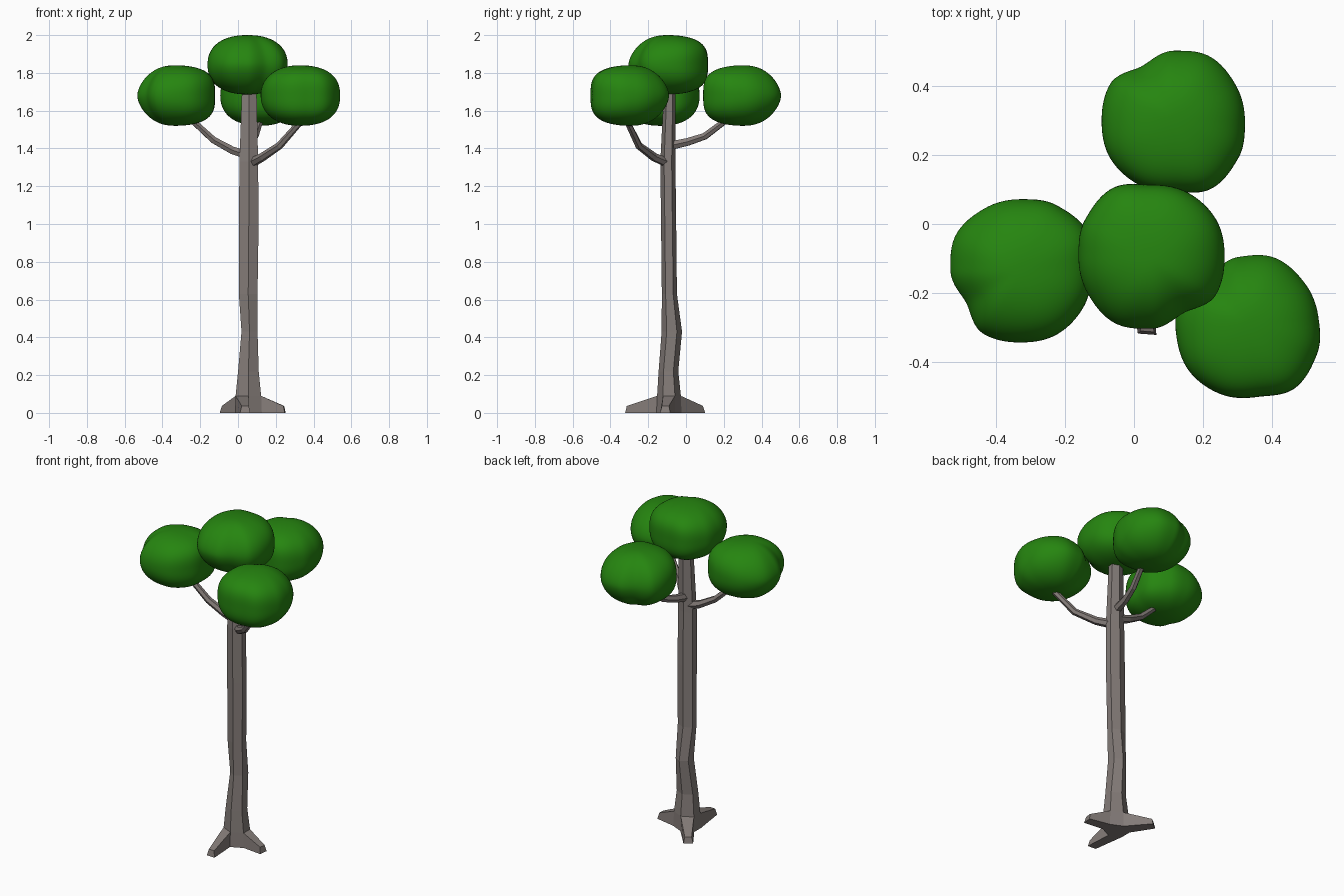
import bpy, bmesh, math
from mathutils import Vector

if "Cube" in bpy.data.objects:
    bpy.data.objects.remove(bpy.data.objects["Cube"])


def material(name, rgb):
    m = bpy.data.materials.new(name)
    m.diffuse_color = (*rgb, 1)
    m.use_nodes = True
    m.node_tree.nodes["Principled BSDF"].inputs["Base Color"].default_value = m.diffuse_color
    return m


BARK = material("grey_bark", (0.23, 0.20, 0.188))
LEAF = material("leaf_green", (0.019, 0.235, 0.005))


def finish(name, bm, mat, smooth=False):
    bmesh.ops.recalc_face_normals(bm, faces=bm.faces)
    me = bpy.data.meshes.new(name)
    bm.to_mesh(me)
    bm.free()
    me.materials.append(mat)
    for p in me.polygons:
        p.use_smooth = smooth
    ob = bpy.data.objects.new(name, me)
    bpy.context.collection.objects.link(ob)
    return ob


def loft(bm, rings):
    """Skin a list of closed rings, capped at both ends; returns the verts and side faces."""
    vs = [[bm.verts.new(p) for p in r] for r in rings]
    n = len(vs[0])
    sides = [[bm.faces.new((a[i], a[(i + 1) % n], b[(i + 1) % n], b[i])) for i in range(n)]
             for a, b in zip(vs, vs[1:])]
    bm.faces.new(vs[0][::-1])
    bm.faces.new(vs[-1])
    return vs, sides


# Trunk: hexagonal stack of rings (z, centre x, centre y, radius x, radius y)
TRUNK = [(0.00, .055, -.090, .082, .066), (0.09, .055, -.090, .078, .063),
         (0.22, .055, -.093, .063, .052), (0.43, .061, -.075, .049, .054),
         (0.63, .054, -.088, .057, .040), (1.00, .057, -.092, .060, .040),
         (1.33, .057, -.096, .057, .040), (1.76, .060, -.084, .043, .030)]
bm = bmesh.new()
rings = []
for z, cx, cy, rx, ry in TRUNK:
    angs = [math.radians(-30 + 60 * i) for i in range(6)]
    rings.append([(cx + rx * math.cos(a), cy + ry * math.sin(a), z) for a in angs])
vs, sides = loft(bm, rings)

# Roots: three base faces drawn out to flat tips
for i, (tx, ty) in {0: (.25, -.11), 2: (-.075, .085), 4: (.038, -.32)}.items():
    tip = Vector((tx, ty, 0))
    out = (tip - Vector((.055, -.09, 0))).normalized()
    side = Vector((-out.y, out.x, 0)) * 0.027
    j = (i + 1) % 6
    base = [vs[0][i], vs[0][j], vs[1][j], vs[1][i]]
    bm.faces.remove(sides[0][i])
    up = Vector((0, 0, .037)) - out * 0.008
    end = [bm.verts.new(p) for p in (tip - side, tip + side,
                                     tip + side * .7 + up, tip - side * .7 + up)]
    for k in range(4):
        m = (k + 1) % 4
        bm.faces.new((base[k], base[m], end[m], end[k]))
    bm.faces.new(end)
finish("trunk_and_roots", bm, BARK)


# Branches: tapering six-sided tubes
def branch(name, pts, r0=.026, r1=.017):
    pts = [Vector(p) for p in pts]
    rings = []
    for k, p in enumerate(pts):
        t = pts[min(k + 1, len(pts) - 1)] - pts[max(k - 1, 0)]
        q = t.to_track_quat('Z', 'Y')
        r = r0 + (r1 - r0) * k / (len(pts) - 1)
        rings.append([p + q @ Vector((r * math.cos(a * math.pi / 3), r * math.sin(a * math.pi / 3), 0))
                      for a in range(6)])
    b = bmesh.new()
    loft(b, rings)
    finish(name, b, BARK)


branch("left_branch", [(.05, -.09, 1.365), (-.03, -.09, 1.39), (-.13, -.10, 1.445), (-.25, -.11, 1.555)])
branch("right_branch", [(.075, -.10, 1.325), (.13, -.17, 1.355), (.22, -.25, 1.415), (.33, -.31, 1.54)])
branch("back_branch", [(.06, -.08, 1.415), (.07, .01, 1.435), (.09, .10, 1.465), (.12, .22, 1.555)])

# Foliage: one lopsided blob, pointed on its +y side and boxy on the other
PLAN = [.207, .208, .214, .203, .183, .213, .209, .214, .212, .207, .226, .217]


def foliage(name, centre, turn, half_z=.16, scale=1.0):
    b = bmesh.new()
    bmesh.ops.create_icosphere(b, subdivisions=5, radius=1)
    turn = math.radians(turn)
    for v in b.verts:
        x, y, z = v.co.normalized()
        ang = math.atan2(y, x)
        f = (ang / (2 * math.pi) * 12) % 12
        k = int(f) % 12
        t = f - int(f)
        t = t * t * (3 - 2 * t)
        r = PLAN[k] * (1 - t) + PLAN[(k + 1) % 12] * t
        n = 2.25 - 0.45 * y + 0.45 * y * y * (y < 0)
        rho = math.hypot(x, y)
        s = 1 / (rho ** n + abs(z) ** n) ** (1 / n)
        px, py = x * s * r * scale, y * s * r * scale
        v.co = (centre[0] + px * math.cos(turn) - py * math.sin(turn),
                centre[1] + px * math.sin(turn) + py * math.cos(turn),
                centre[2] + z * s * half_z)
    finish(name, b, LEAF, True)


foliage("left_foliage", (-.33, -.135, 1.68), 90)
foliage("right_foliage", (.33, -.297, 1.68), 8)
foliage("back_foliage", (.115, .30, 1.68), 0)
foliage("top_foliage", (.05, -.097, 1.843), 180, .157, 1.02)
